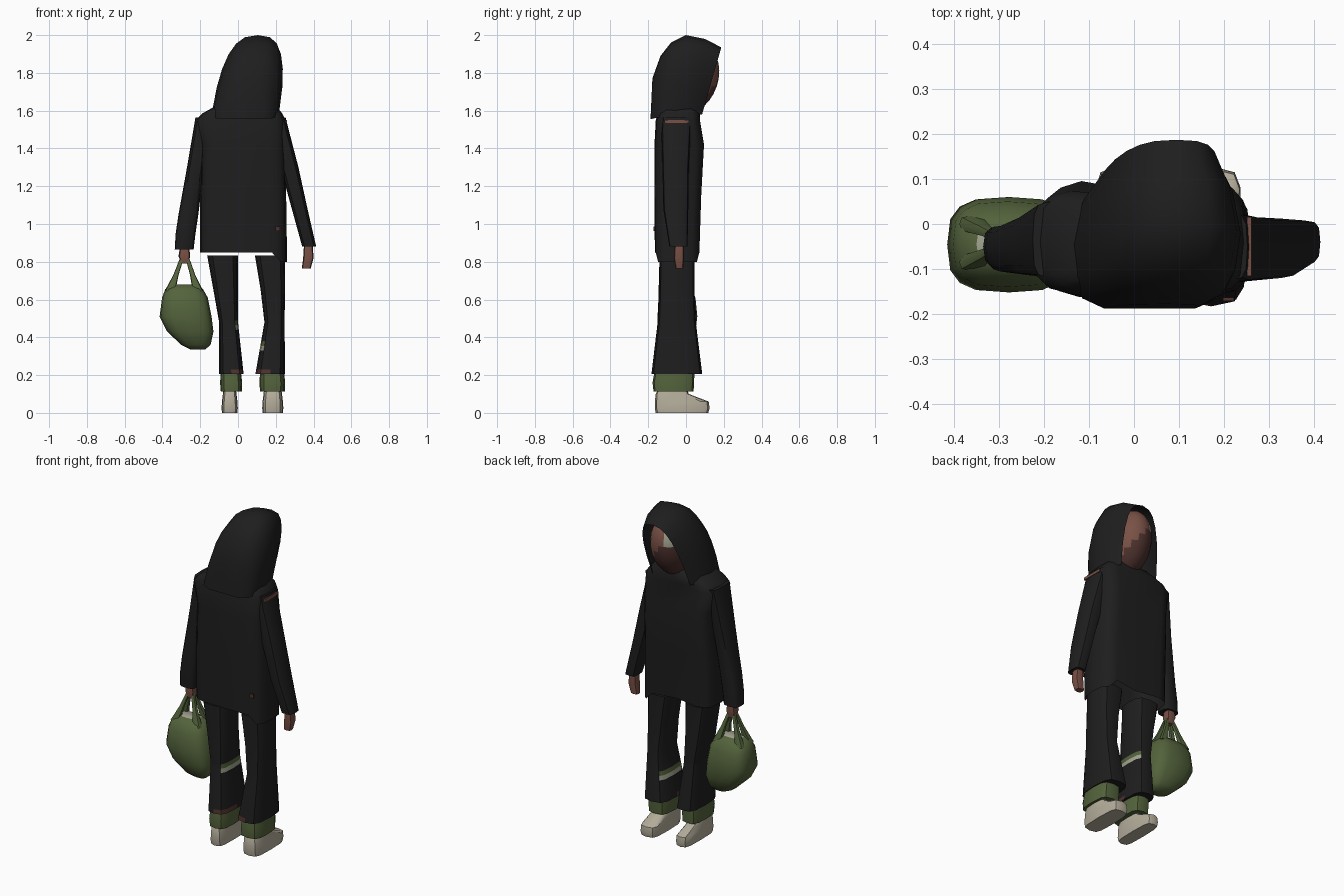
import bpy, bmesh, math
from mathutils import Vector

if "Cube" in bpy.data.objects:
    bpy.data.objects.remove(bpy.data.objects["Cube"])

# Flat colours (linear)
COL = {"black_cloth": (0.013, 0.013, 0.013), "green_cloth": (0.088, 0.125, 0.045),
       "skin": (0.19, 0.082, 0.06), "dark_skin": (0.075, 0.032, 0.027),
       "pale_shoe": (0.46, 0.42, 0.33), "pale_grey": (0.36, 0.37, 0.28)}
MAT = {}
for k, c in COL.items():
    MAT[k] = bpy.data.materials.new(k)
    MAT[k].diffuse_color = (*c, 1)


def finish(name, bm, colours, rule=None, angle=40):
    bmesh.ops.recalc_face_normals(bm, faces=bm.faces)
    bm.normal_update()
    if rule:
        for f in bm.faces:
            f.material_index = rule(f.calc_center_median(), f.normal)
    me = bpy.data.meshes.new(name)
    bm.to_mesh(me)
    bm.free()
    for c in colours:
        me.materials.append(MAT[c])
    ob = bpy.data.objects.new(name, me)
    bpy.context.collection.objects.link(ob)
    bpy.ops.object.select_all(action='DESELECT')
    ob.select_set(True)
    bpy.context.view_layer.objects.active = ob
    bpy.ops.object.shade_smooth_by_angle(angle=math.radians(angle))
    return ob


def power(v, p):
    return math.copysign(abs(v) ** p, v)


def bridge(bm, rows, closed=True):
    n = len(rows[0])
    for a, b in zip(rows, rows[1:]):
        for i in range(n if closed else n - 1):
            j = (i + 1) % n
            bm.faces.new((a[i], a[j], b[j], b[i]))


# Loft of rounded-box rings: each ring is (z, x0, x1, y0, y1)
def loft(name, rings, colours, n=12, p=0.6, rule=None, caps=(True, True), tweak=None, angle=40):
    bm = bmesh.new()
    rows = []
    for k, (z, x0, x1, y0, y1) in enumerate(rings):
        row = []
        for i in range(n):
            t = 2 * math.pi * i / n
            v = Vector(((x0 + x1) / 2 + (x1 - x0) / 2 * power(math.cos(t), p),
                        (y0 + y1) / 2 + (y1 - y0) / 2 * power(math.sin(t), p), z))
            if tweak:
                tweak(v, k, i)
            row.append(bm.verts.new(v))
        rows.append(row)
    bridge(bm, rows)
    for want, row in zip(caps, (rows[0], rows[-1])):
        if want:
            bm.faces.new(row)
    return finish(name, bm, colours, rule, angle)


def plate(name, centre, size, colour):
    bm = bmesh.new()
    bmesh.ops.create_cube(bm, size=1)
    for v in bm.verts:
        v.co = Vector(centre) + Vector([a * b for a, b in zip(v.co, size)])
    return finish(name, bm, [colour])


# Jacket body: uneven hem, front split
def jacket_tweak(v, k, i):
    if k == 0:
        v.z -= 0.05 if v.x > 0.2 else 0
    if i == 4 and k < 4:
        v.y -= 0.03


loft("jacket", [(0.85, -0.20, 0.26, -0.165, 0.075), (1.15, -0.20, 0.255, -0.167, 0.085),
                (1.42, -0.195, 0.25, -0.167, 0.10), (1.55, -0.222, 0.25, -0.16, 0.078),
                (1.585, -0.19, 0.235, -0.15, 0.075), (1.635, -0.10, 0.19, -0.13, 0.05)],
     ["black_cloth"], n=16, p=0.45, caps=(False, True), tweak=jacket_tweak, angle=50)

# Hood: arches from the face opening to the back of the head
bm = bmesh.new()
rows = []
for hw, yb, zb, yt, zt in [(0.125, 0.085, 1.58, 0.187, 1.935), (0.16, 0.04, 1.58, 0.10, 1.98),
                           (0.178, -0.05, 1.58, 0.0, 2.0), (0.17, -0.12, 1.57, -0.08, 1.96),
                           (0.15, -0.165, 1.56, -0.135, 1.89), (0.10, -0.188, 1.555, -0.178, 1.77)]:
    row = []
    for i in range(13):
        t = math.pi * i / 12
        s = math.sin(t) ** 0.8
        z = zb + (zt - zb) * s
        cx = 0.035 + 0.07 * (z - 1.56) / 0.44
        row.append(bm.verts.new((cx + hw * power(math.cos(t), 0.72), yb + (yt - yb) * s, z)))
    rows.append(row)
bridge(bm, rows, closed=False)
bm.faces.new(rows[-1])
finish("hood", bm, ["black_cloth"], angle=50)


# Head inside the hood, painted by height and side
def face_rule(c, n):
    if c.z > 1.83 and c.x < 0.03:
        return 2
    return 0 if c.z > 1.78 - 1.2 * (c.x - 0.06) else 1


bm = bmesh.new()
bmesh.ops.create_uvsphere(bm, u_segments=20, v_segments=14, radius=1)
for v in bm.verts:
    y = v.co.y * 0.14 + 0.033 + 0.03 * v.co.z
    v.co = (0.065 + 0.115 * v.co.x, y, 1.77 + 0.185 * v.co.z)
finish("head", bm, ["skin", "dark_skin", "pale_grey"], face_rule)

# Sleeves and hands
loft("right_sleeve", [(1.565, 0.18, 0.252, -0.125, 0.025), (1.5, 0.18, 0.268, -0.13, 0.025),
                      (1.3, 0.225, 0.32, -0.125, 0.015), (1.08, 0.285, 0.368, -0.12, 0.012),
                      (0.88, 0.34, 0.414, -0.088, 0.008)], ["black_cloth"])
loft("left_sleeve", [(1.565, -0.225, -0.15, -0.12, 0.05), (1.3, -0.27, -0.18, -0.115, 0.02),
                     (1.05, -0.315, -0.21, -0.11, 0.0), (0.95, -0.33, -0.225, -0.105, -0.002),
                     (0.865, -0.335, -0.235, -0.095, -0.005)], ["black_cloth"])
loft("right_hand", [(0.90, 0.35, 0.395, -0.06, -0.01), (0.82, 0.345, 0.40, -0.065, -0.01),
                    (0.765, 0.338, 0.385, -0.055, -0.015)], ["skin"], n=8)
loft("left_hand", [(0.89, -0.305, -0.26, -0.06, -0.015), (0.83, -0.315, -0.253, -0.068, -0.01),
                   (0.79, -0.30, -0.262, -0.06, -0.02)], ["skin"], n=8)
plate("shoulder_strip", (0.256, -0.05, 1.543), (0.009, 0.13, 0.016), "skin")
plate("back_button", (0.21, -0.167, 0.975), (0.025, 0.008, 0.025), "dark_skin")


# Trousers with inner knee patches and worn hems
def leg_rule(centre_x, inner, z0):
    def rule(c, n):
        if n.x * inner > 0.7 and z0 < c.z < z0 + 0.05:
            return 1 if c.z > z0 + 0.025 else 2
        if c.z < 0.225 and c.y < -0.05 and (c.x - centre_x) * inner > 0.01:
            return 3
        return 0
    return rule


def between(rings, z):
    for a, b in zip(rings, rings[1:]):
        if a[0] >= z >= b[0]:
            t = (a[0] - z) / (a[0] - b[0])
            return tuple(p + (q - p) * t for p, q in zip(a, b))


def leg(name, rings, inner, z0):
    extra = [between(rings, z) for z in (z0, z0 + 0.025, z0 + 0.05, 0.23)]
    rings = sorted(rings + extra, reverse=True)
    mid = (rings[-1][1] + rings[-1][2]) / 2
    loft(name, rings, ["black_cloth", "green_cloth", "pale_grey", "dark_skin"],
         n=12, p=0.6, rule=leg_rule(mid, inner, z0))


leg("left_trouser_leg", [(0.832, -0.163, 0.0, -0.14, 0.045), (0.65, -0.13, 0.0, -0.145, 0.045),
                         (0.48, -0.10, 0.0, -0.15, 0.052), (0.205, -0.10, 0.03, -0.183, 0.086)], 1, 0.44)
leg("right_trouser_leg", [(0.832, 0.09, 0.25, -0.14, 0.045), (0.65, 0.12, 0.25, -0.142, 0.045),
                          (0.48, 0.14, 0.246, -0.148, 0.052), (0.205, 0.092, 0.25, -0.183, 0.086)], -1, 0.33)

# Cuffs and shoes
for side, (c0, c1), (s0, s1) in (("left", (-0.095, 0.022), (-0.085, -0.003)),
                                 ("right", (0.113, 0.25), (0.13, 0.238))):
    loft(side + "_cuff", [(0.23, c0 + 0.005, c1 - 0.008, -0.165, 0.045), (0.16, c0, c1, -0.177, 0.043),
                          (0.112, c0 + 0.004, c1 - 0.002, -0.172, 0.04)], ["green_cloth"])
    loft(side + "_shoe", [(0.0, s0, s1, -0.16, 0.118), (0.025, s0 - 0.002, s1 + 0.002, -0.165, 0.125),
                          (0.06, s0, s1, -0.165, 0.12), (0.1, s0 + 0.005, s1 - 0.005, -0.16, 0.015),
                          (0.14, s0 + 0.01, s1 - 0.01, -0.14, 0.0)], ["pale_shoe"], p=0.5)

# Carrier bag with pale top and four straps to the hand
loft("bag", [(0.335, -0.25, -0.175, -0.08, -0.01), (0.36, -0.30, -0.145, -0.11, 0.02),
             (0.43, -0.375, -0.13, -0.14, 0.05), (0.51, -0.415, -0.14, -0.152, 0.06),
             (0.61, -0.402, -0.16, -0.14, 0.05), (0.655, -0.385, -0.185, -0.115, 0.025),
             (0.68, -0.35, -0.22, -0.085, -0.005)], ["green_cloth", "pale_grey"], n=16, p=0.65,
     rule=lambda c, n: 1 if n.z > 0.9 else 0, angle=50)
for side, x, xt in (("outer", -0.36, -0.297), ("inner", -0.212, -0.268)):
    for end, y, yt in (("back", -0.085, -0.048), ("front", 0.0, -0.032)):
        xm, ym = (x + xt) / 2, (y + yt) / 2
        loft(f"bag_strap_{side}_{end}",
             [(0.645, x - 0.028, x + 0.028, y - 0.018, y + 0.018),
              (0.73, xm - 0.014, xm + 0.014, ym - 0.012, ym + 0.012),
              (0.82, xt - 0.01, xt + 0.01, yt - 0.008, yt + 0.008)], ["green_cloth"], n=8)

for m in bpy.data.materials:
    if m.users and not m.is_grease_pencil:
        m.use_nodes = True
        m.node_tree.nodes["Principled BSDF"].inputs["Base Color"].default_value = m.diffuse_color
